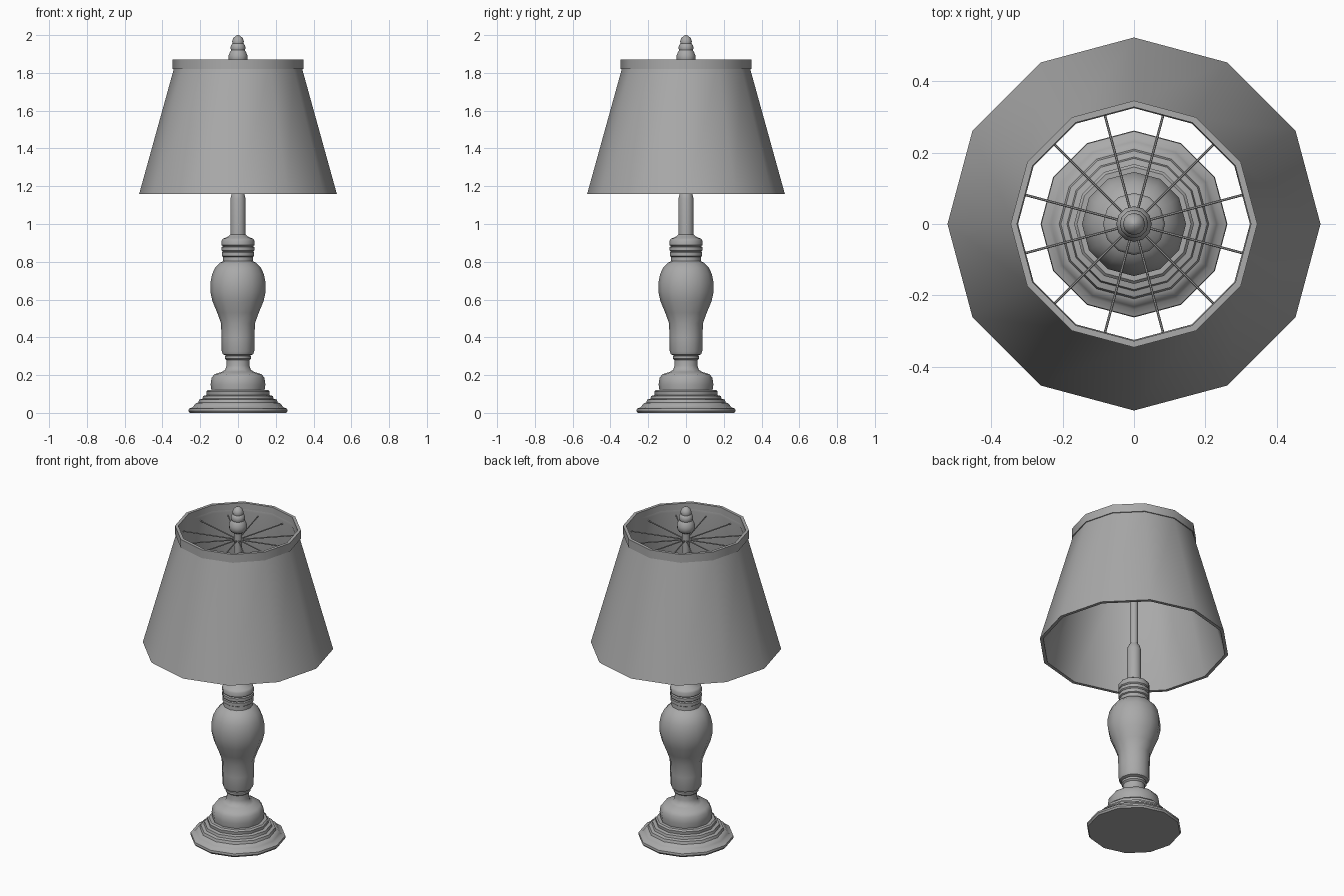
import bpy, math
from mathutils import Vector

SIDES = 12

if "Cube" in bpy.data.objects:
    bpy.data.objects.remove(bpy.data.objects["Cube"], do_unlink=True)

grey = bpy.data.materials.new("plain grey")
grey.use_nodes = True
grey.diffuse_color = (0.4, 0.4, 0.4, 1)
grey.node_tree.nodes["Principled BSDF"].inputs["Base Color"].default_value = (0.4, 0.4, 0.4, 1)


def finish(obj):
    obj.data.materials.append(grey)
    bpy.ops.object.select_all(action='DESELECT')
    obj.select_set(True)
    bpy.context.view_layer.objects.active = obj
    bpy.ops.object.shade_smooth_by_angle(angle=math.radians(40))


def lathe(name, profile, closed=False):
    """Turn a list of (radius, height) around z; closed joins the last ring to the first."""
    verts, faces = [], []
    for r, z in profile:
        for k in range(SIDES):
            a = math.tau * k / SIDES
            verts.append((r * math.cos(a), r * math.sin(a), z))
    n = len(profile)
    for i in range(n if closed else n - 1):
        j = (i + 1) % n
        for k in range(SIDES):
            m = (k + 1) % SIDES
            faces.append((i * SIDES + k, i * SIDES + m, j * SIDES + m, j * SIDES + k))
    if not closed:
        faces.append(tuple(reversed(range(SIDES))))
        faces.append(tuple(range((n - 1) * SIDES, n * SIDES)))
    mesh = bpy.data.meshes.new(name)
    mesh.from_pydata(verts, [], faces)
    obj = bpy.data.objects.new(name, mesh)
    bpy.context.collection.objects.link(obj)
    finish(obj)


# Stepped foot
lathe("foot", [(.255, 0), (.262, .01), (.26, .022), (.24, .03), (.232, .04), (.222, .052),
               (.21, .055), (.205, .07), (.188, .075), (.184, .09), (.166, .094),
               (.168, .112), (.16, .12), (.13, .12)])

# Rounded pedestal and neck
lathe("pedestal", [(.14, .115), (.145, .15), (.14, .185), (.125, .205), (.085, .217),
                   (.068, .228), (.061, .25), (.061, .28), (.07, .288), (.07, .3), (.06, .305)])

# Vase-shaped body
lathe("body", [(.06, .303), (.08, .31), (.086, .325), (.087, .4), (.09, .475), (.11, .53),
               (.135, .59), (.146, .64), (.146, .69), (.137, .735), (.12, .77),
               (.095, .795), (.08, .803), (.079, .83)])

# Ringed collar
lathe("collar", [(.078, .825), (.086, .83), (.086, .85), (.08, .854), (.087, .86),
                 (.087, .878), (.08, .882), (.087, .888), (.087, .912), (.08, .922),
                 (.055, .932), (.04, .945)])

# Socket sleeve and slim rod
lathe("socket", [(.04, .93), (.04, 1.135), (.033, 1.16), (.023, 1.175)])
lathe("rod", [(.023, 1.16), (.023, 1.86)])

# Finial
lathe("finial", [(.025, 1.845), (.042, 1.855), (.05, 1.872), (.05, 1.892), (.042, 1.912),
                 (.036, 1.92), (.04, 1.932), (.036, 1.948), (.029, 1.956), (.031, 1.968),
                 (.025, 1.984), (.012, 1.996), (.003, 2)])

# Shade wall with thickness, and the trim band on its top edge
lathe("shade", [(.523, 1.16), (.34, 1.82), (.332, 1.85), (.325, 1.82), (.504, 1.16)], closed=True)
lathe("shade_band", [(.346, 1.82), (.346, 1.87), (.328, 1.87), (.328, 1.82)], closed=True)

# Spokes holding the shade
for k in range(SIDES):
    a = math.tau * (k + .5) / SIDES
    out = Vector((math.cos(a), math.sin(a), 0))
    bpy.ops.mesh.primitive_cylinder_add(
        vertices=6, radius=.0035, depth=.315,
        location=out * .1675 + Vector((0, 0, 1.8)),
        rotation=(0, math.pi / 2, a))
    spoke = bpy.context.object
    spoke.name = f"spoke_{k + 1}"
    finish(spoke)
